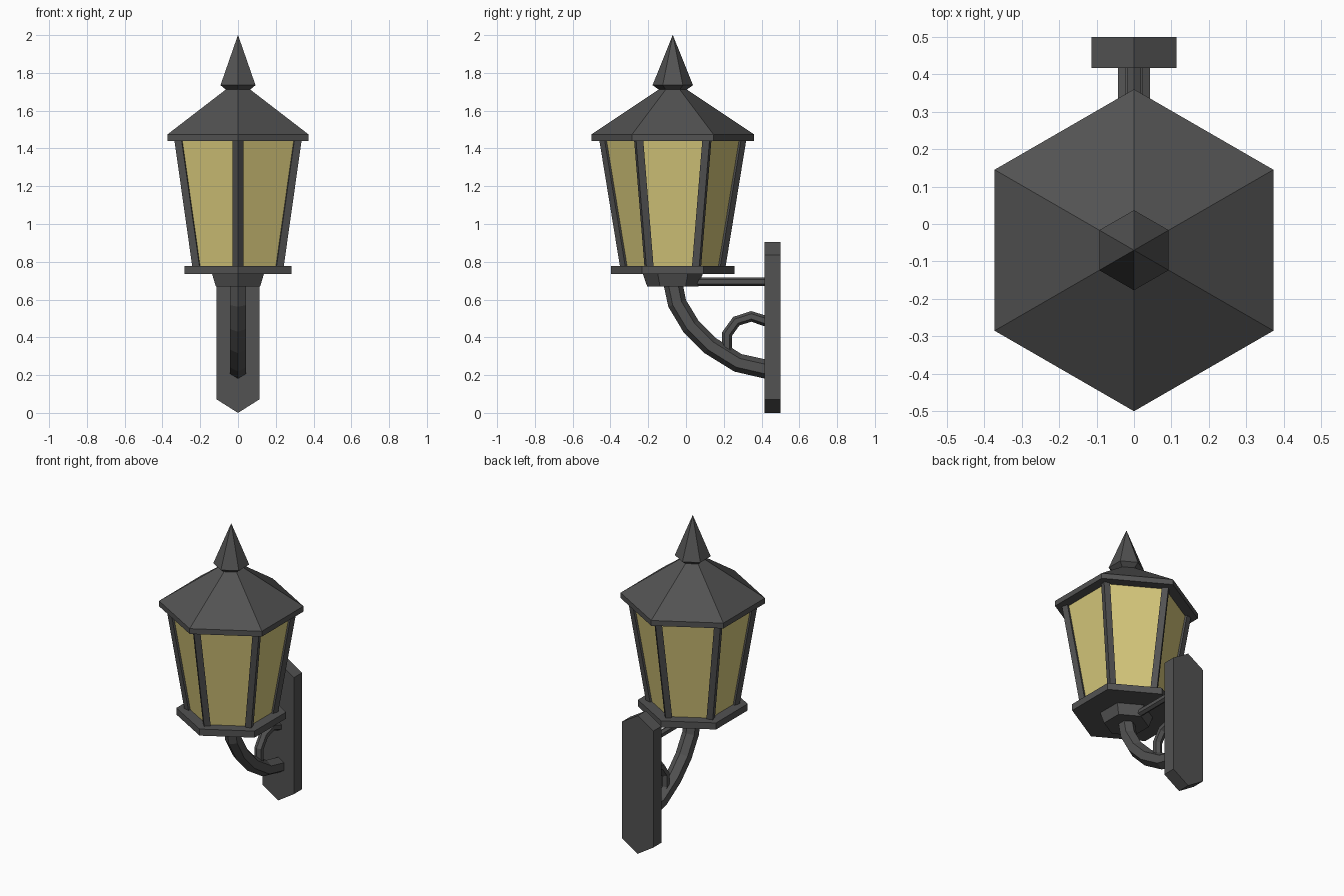
import bpy, bmesh
from math import sin, cos, pi, radians
from mathutils import Vector

if "Cube" in bpy.data.objects:
    bpy.data.objects.remove(bpy.data.objects["Cube"])

CY = -0.07  # lantern axis


def material(name, color):
    m = bpy.data.materials.new(name)
    m.diffuse_color = color
    m.use_nodes = True
    m.node_tree.nodes["Principled BSDF"].inputs["Base Color"].default_value = m.diffuse_color
    return m


iron = material("dark_iron", (0.085, 0.085, 0.085, 1))
amber = material("amber_glass", (0.68, 0.58, 0.2, 1))


def loft(name, rings, mat):
    """Join equal-length rings of points into a closed, flat-shaded solid."""
    bm = bmesh.new()
    loops = [[bm.verts.new(p) for p in ring] for ring in rings]
    n = len(loops[0])
    for a, b in zip(loops, loops[1:]):
        for i in range(n):
            j = (i + 1) % n
            bm.faces.new((a[i], a[j], b[j], b[i]))
    bm.faces.new(loops[0][::-1])
    bm.faces.new(loops[-1])
    bmesh.ops.remove_doubles(bm, verts=bm.verts, dist=1e-5)
    bmesh.ops.recalc_face_normals(bm, faces=bm.faces)
    me = bpy.data.meshes.new(name)
    bm.to_mesh(me)
    bm.free()
    me.materials.append(mat)
    ob = bpy.data.objects.new(name, me)
    bpy.context.collection.objects.link(ob)
    return ob


def ngon(x, y, z, r, n=6, turn=90):
    return [(x + r * cos(radians(turn) + 2 * pi * k / n),
             y + r * sin(radians(turn) + 2 * pi * k / n), z) for k in range(n)]


def hex_stack(name, profile, mat):
    """Six-sided turned part from (radius, height) pairs."""
    return loft(name, [ngon(0, CY, z, r) for r, z in profile], mat)


def tube(name, path, r, n=6):
    """Six-sided tube along a path of (y, z) points in the x = 0 plane."""
    pts = [Vector((0, y, z)) for y, z in path]
    rings = []
    for i, p in enumerate(pts):
        d_in = (p - pts[max(i - 1, 0)]).normalized()
        d_out = (pts[min(i + 1, len(pts) - 1)] - p).normalized()
        t = (d_in + d_out).normalized()
        side = Vector((0, -t.z, t.y))
        rings.append([p + side * r * cos(2 * pi * k / n)
                      + Vector((1, 0, 0)) * r * sin(2 * pi * k / n) for k in range(n)])
    return loft(name, rings, iron)


# Lantern head
hex_stack("roof", [(0.43, 1.44), (0.43, 1.475), (0.07, 1.715)], iron)
hex_stack("finial", [(0.065, 1.705), (0.107, 1.735), (0.0005, 2.0)], iron)
hex_stack("glass", [(0.25, 0.765), (0.362, 1.45)], amber)
hex_stack("base_plate", [(0.327, 0.735), (0.327, 0.778)], iron)
hex_stack("base_cup", [(0.135, 0.668), (0.16, 0.74)], iron)

# Leaning diamond-section corner posts
for k in range(6):
    deg = 90 + 60 * k
    a = radians(deg)
    loft(f"corner_post_{k + 1}",
         [ngon(c * cos(a), CY + c * sin(a), z, 0.028, 4, deg)
          for c, z in ((0.25, 0.765), (0.362, 1.45))], iron)

# Wall plate with pointed ends
outline = [(0, 0), (0.114, 0.072), (0.114, 0.835), (0, 0.905),
           (-0.114, 0.835), (-0.114, 0.072)]
loft("wall_plate", [[(x, y, z) for x, z in outline] for y in (0.416, 0.5)], iron)

# Curved arm, scroll and straight brace
tube("arm", [(-0.07, 0.69), (-0.047, 0.58), (0.025, 0.46), (0.13, 0.355),
             (0.275, 0.265), (0.43, 0.23)], 0.05)
tube("scroll", [(0.345 + 0.134 * cos(radians(d)), 0.377 + 0.134 * sin(radians(d)))
                for d in range(54, 271, 36)], 0.028)
tube("brace", [(0.0, 0.694), (0.43, 0.694)], 0.022)
